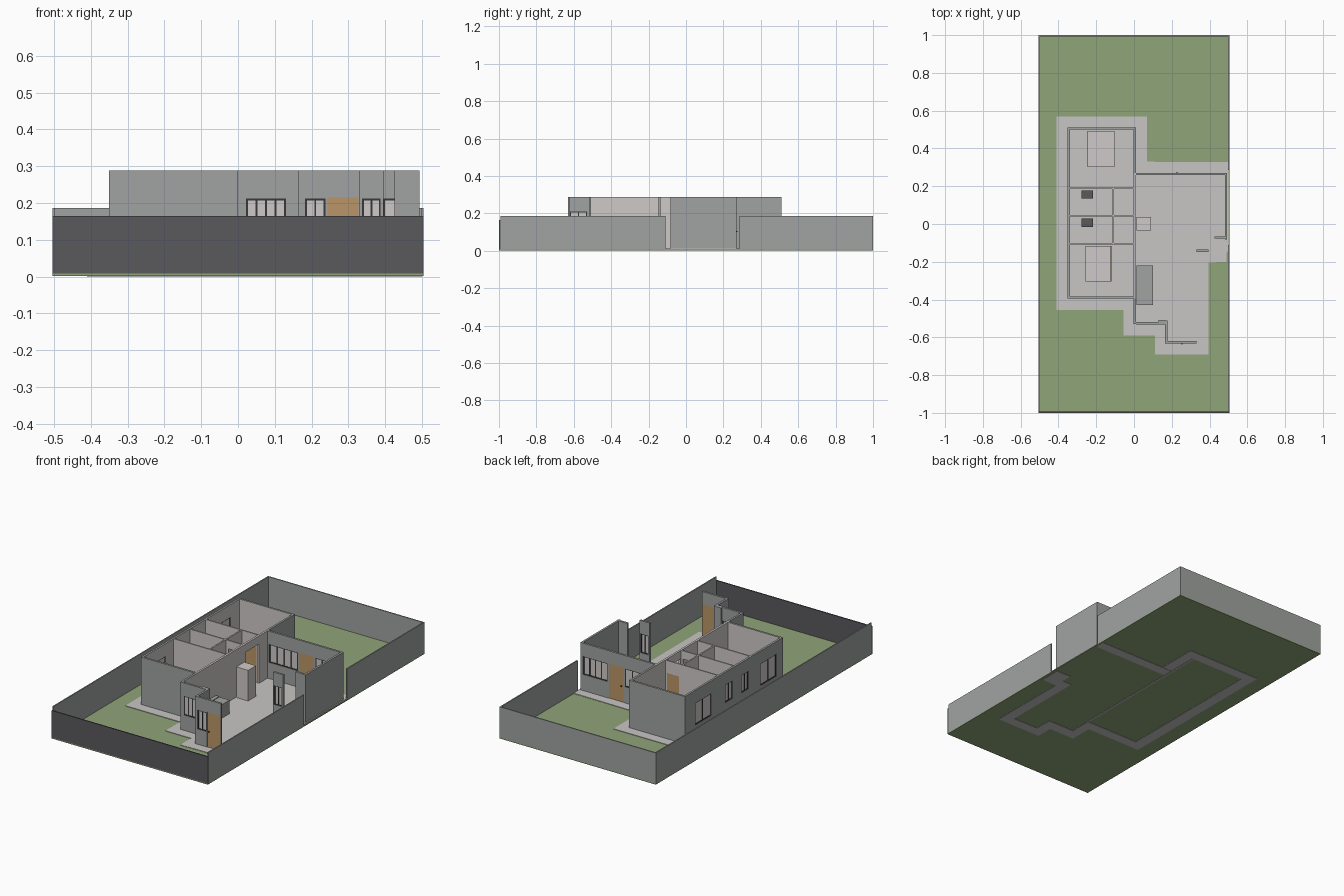
import bpy, bmesh
from mathutils import Vector

if "Cube" in bpy.data.objects:
    bpy.data.objects.remove(bpy.data.objects["Cube"])


def mat(name, rgb):
    m = bpy.data.materials.new(name)
    m.diffuse_color = (*rgb, 1)
    m.use_nodes = True
    m.node_tree.nodes["Principled BSDF"].inputs["Base Color"].default_value = m.diffuse_color
    return m


GREY = mat("wall grey", (0.35, 0.37, 0.355))
LIGHT = mat("plaster light", (0.62, 0.59, 0.58))
PAVE = mat("paving", (0.58, 0.565, 0.555))
GRASS = mat("grass", (0.28, 0.375, 0.19))
DARK = mat("dark charcoal", (0.10, 0.10, 0.11))
FRAME = mat("frame dark", (0.04, 0.04, 0.042))
WOOD = mat("wood", (0.50, 0.30, 0.14))
TOP = 0.288


def box(name, x0, x1, y0, y1, z0, z1, m, face_mat=None):
    """Axis-aligned box; face_mat = (direction, material) recolours one side."""
    bm = bmesh.new()
    bmesh.ops.create_cube(bm, size=1)
    for v in bm.verts:
        v.co = Vector((x0 + (v.co.x + .5) * (x1 - x0),
                       y0 + (v.co.y + .5) * (y1 - y0),
                       z0 + (v.co.z + .5) * (z1 - z0)))
    bm.normal_update()
    if face_mat:
        for f in bm.faces:
            if f.normal.dot(Vector(face_mat[0])) > 0.9:
                f.material_index = 1
    return finish(name, bm, [m] + ([face_mat[1]] if face_mat else []))


def finish(name, bm, mats):
    me = bpy.data.meshes.new(name)
    bm.to_mesh(me)
    bm.free()
    for m in mats:
        me.materials.append(m)
    ob = bpy.data.objects.new(name, me)
    bpy.context.collection.objects.link(ob)
    return ob


def slab(name, pts, z0, z1, m):
    """Flat outline extruded upwards."""
    bm = bmesh.new()
    f = bm.faces.new([bm.verts.new((x, y, z0)) for x, y in pts])
    r = bmesh.ops.extrude_face_region(bm, geom=[f])
    for v in r["geom"]:
        if isinstance(v, bmesh.types.BMVert):
            v.co.z = z1
    bmesh.ops.recalc_face_normals(bm, faces=bm.faces)
    return finish(name, bm, [m])


def wall(name, axis, c, a, b, openings=(), t=0.012, m=GREY, side=None):
    """Wall centred on c, running from a to b, with windows, doors and gaps."""
    def part(n, s, e, z0, z1, th, mt, fm=None):
        if e - s < 1e-4:
            return
        if axis == 'x':
            box(n, s, e, c - th / 2, c + th / 2, z0, z1, mt, fm)
        else:
            box(n, c - th / 2, c + th / 2, s, e, z0, z1, mt, fm)
    at = a
    for o0, o1, sill, head, kind, panes in openings:
        part(name, at, o0, 0.005, TOP, t, m, side)
        part(name + "_lintel", o0, o1, head, TOP, t, m, side)
        if sill > 0.02:
            part(name + "_sill", o0, o1, 0.005, sill, t, m, side)
        if kind == "window":
            part(name + "_pane", o0, o1, sill, head, 0.003, LIGHT)
            w = 0.005
            for z in (sill, head - w):
                part(name + "_rail", o0, o1, z, z + w, 0.008, FRAME)
            for i in range(panes + 1):
                p = o0 + (o1 - o0 - w) * i / panes
                part(name + "_stile", p, p + w, sill + w, head - w, 0.008, FRAME)
        elif kind == "door":
            part(name + "_door", o0, o1, 0.011, head, 0.007, WOOD)
        at = o1
    part(name, at, b, 0.005, TOP, t, m, side)


# Lawn and paved floor slab
box("lawn", -.505, .505, -1, 1, 0.002, 0.008, GRASS)
slab("floor_slab", [(-.41, .57), (.07, .57), (.07, .33), (.5, .325), (.5, -.13),
                    (.48, -.185), (.43, -.205), (.395, -.205), (.395, -.685),
                    (.11, -.69), (.11, -.59), (-.055, -.59), (-.055, -.455),
                    (-.41, -.455)], 0.004, 0.011, PAVE)
# Footpath underside, showing below the lawn as a ring
for i, (x0, x1, y0, y1) in enumerate([
        (-.41, -.345, -.455, .57), (-.345, .07, .51, .57), (.01, .07, .33, .51),
        (.01, .5, .27, .328), (-.345, -.055, -.455, -.395), (-.055, 0, -.59, -.395),
        (0, .11, -.59, -.525), (.11, .17, -.69, -.525), (.17, .395, -.69, -.63),
        (.335, .395, -.63, -.14), (.395, .49, -.2, -.075), (-.005, .005, -.395, .51)]):
    box(f"footpath_{i}", x0, x1, y0, y1, 0, 0.009, PAVE)

# Boundary walls
H = 0.187
box("front_boundary", -.505, .505, -1, -.993, 0.004, 0.165, DARK)
box("back_boundary", -.505, .505, .993, 1, 0.008, H, GREY)
box("left_boundary", -.505, -.498, -.993, .993, 0.008, H, GREY)
box("right_boundary_front", .498, .505, -.993, -.11, 0.008, H, GREY)
box("right_boundary_back", .498, .505, .287, .993, 0.008, H, GREY)

# Bedroom block
W = "window"
wall("left_wall", 'y', -.345, -.395, .51,
     [(-.333, -.185, .085, .215, W, 2), (-.075, -.01, .11, .215, W, 2),
      (.07, .14, .11, .215, W, 2), (.27, .417, .085, .215, W, 2)],
     side=((1, 0, 0), LIGHT))
wall("bedroom_back_wall", 'x', .505, -.351, .01, side=((0, -1, 0), LIGHT))
wall("bedroom_front_wall", 'x', -.389, -.351, 0, side=((0, 1, 0), LIGHT))
wall("spine_wall_porch", 'y', .004, -.53, -.395, side=((1, 0, 0), LIGHT))
wall("spine_wall_inner", 'y', .004, -.395, .27,
     [(.055, .18, .011, .24, "gap", 0)], m=LIGHT)
wall("spine_wall_back", 'y', .004, .27, .499, side=((-1, 0, 0), LIGHT))

# Partitions with inner doors
for y, door in ((.19, True), (.043, False), (-.105, False)):
    wall("partition", 'x', y, -.339, -.002,
         [(-.09, -.012, .011, .215, "door", 0)] if door else
         [(-.09, -.012, .011, .24, "gap", 0)] if y > 0 else
         [(-.09, -.012, .011, .215, "door", 0)], t=.008, m=LIGHT)
wall("bathroom_partition", 'y', -.11, -.101, .186, t=.008, m=LIGHT)

# Living block
wall("living_back_wall", 'x', .265, .01, .49,
     [(.02, .205, .105, .212, W, 4), (.215, .308, .011, .215, "door", 0),
      (.318, .475, .105, .212, W, 4)])
wall("living_right_wall", 'y', .487, -.082, .271)
wall("living_return", 'x', -.072, .425, .481)
wall("living_window_pier", 'x', -.142, .33, .395, [(.337, .388, .1, .212, W, 2)])
wall("kitchen_front_wall", 'x', -.525, .01, .165, [(.022, .13, .1, .212, W, 4)])
wall("porch_side_wall", 'y', .171, -.632, -.512, [(-.62, -.53, .05, .21, W, 2)])
wall("entry_front_wall", 'x', -.626, .177, .332,
     [(.182, .238, .1, .212, W, 2), (.243, .328, .011, .215, "door", 0)])
wall("kitchen_corner_pier", 'x', -.514, .13, .165)

# Door knobs
for x, y in ((.255, -.633), (.228, .272)):
    box("door_knob", x - .003, x + .003, y - .004, y + .004, .1, .106, FRAME)

# Furniture
box("tall_cabinet", .014, .09, -.035, .038, .011, .19, LIGHT)
box("kitchen_counter", .012, .1, -.43, -.22, .011, .09, GREY)
box("counter_backsplash", .012, .034, -.43, -.22, .09, .094, GREY)
for x0, x1, y0, y1, hx in ((-.243, -.102, .303, .492, -.247),
                           (-.258, -.124, -.305, -.117, -.124)):
    box("bed_mattress", x0, x1, y0, y1, .011, .05, LIGHT)
    box("bed_headboard", hx, hx + .004, y0, y1, .011, .075, WOOD)
for y in (.135, -.015):
    box("bathroom_unit", -.278, -.216, y, y + .043, .011, .08, DARK)
